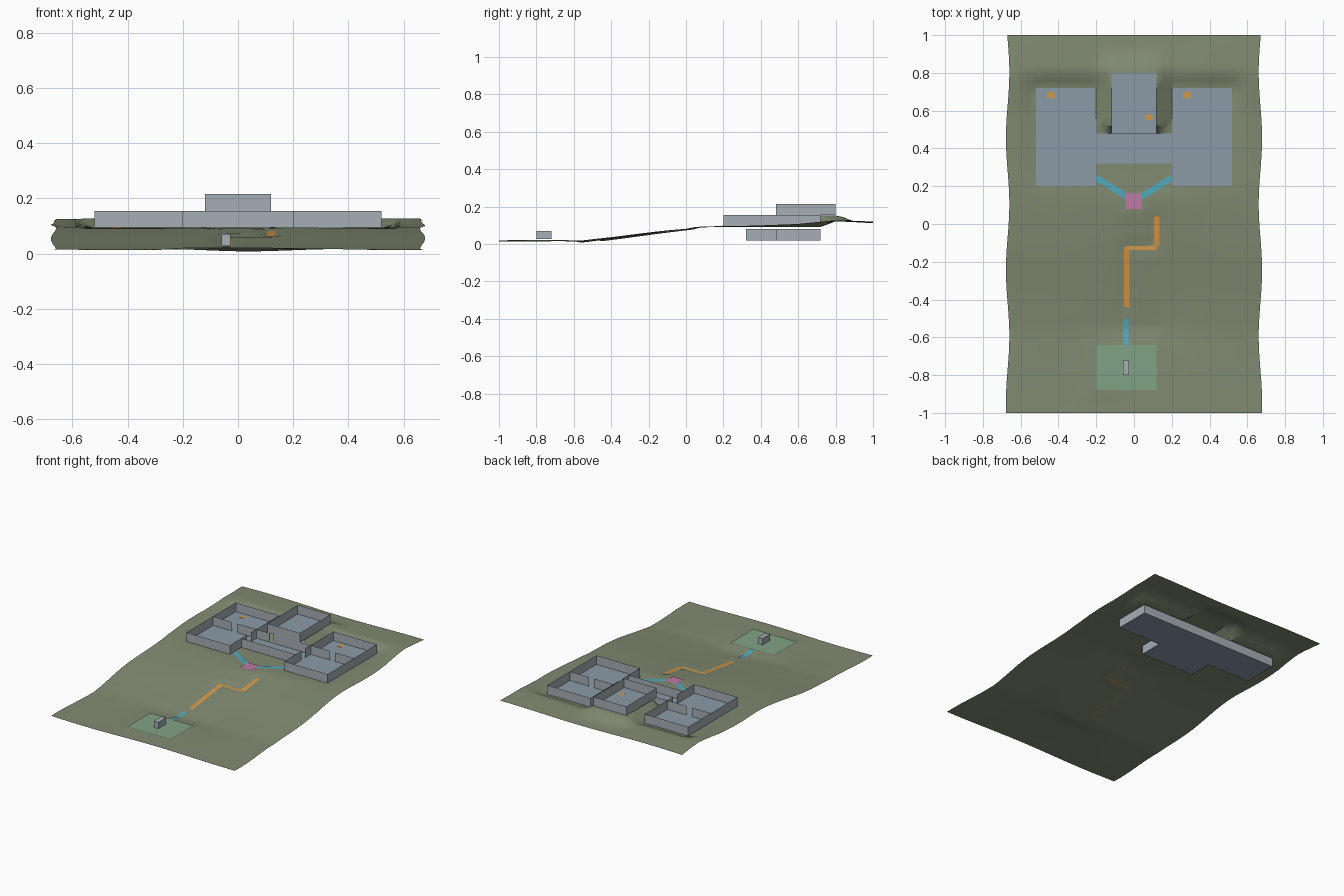
import bpy, math
from mathutils import Vector

if "Cube" in bpy.data.objects:
    bpy.data.objects.remove(bpy.data.objects["Cube"])


def mat(name, c):
    m = bpy.data.materials.new(name)
    m.diffuse_color = (*c, 1)
    m.use_nodes = True
    m.node_tree.nodes["Principled BSDF"].inputs["Base Color"].default_value = m.diffuse_color
    return m


GROUND = mat("olive", (0.22, 0.26, 0.17))
FLOOR = mat("floor_blue", (0.26, 0.33, 0.39))
WALL = mat("wall_grey", (0.38, 0.43, 0.46))
CYAN = mat("cyan", (0.08, 0.40, 0.50))
ORANGE = mat("orange", (0.65, 0.32, 0.07))
PINK = mat("pink", (0.50, 0.20, 0.36))
GREEN = mat("green", (0.22, 0.36, 0.24))


def make(name, verts, faces, m=None):
    me = bpy.data.meshes.new(name)
    me.from_pydata(verts, [], faces)
    me.update()
    ob = bpy.data.objects.new(name, me)
    bpy.context.collection.objects.link(ob)
    if m:
        me.materials.append(m)
    return ob


# Hillside height: linear profile along y, gentle waves, levelled pads
PROFILE = [(-1, .016), (-.56, .017), (-.37, .036), (-.1, .071), (.1, .091),
           (.2, .098), (.6, .108), (.8, .124), (1, .116)]
PADS = [(-.52, .52, .2, .72, .092), (-.12, .12, .52, .82, .152),
        (-.2, .12, -.88, -.64, .021), (-.04, .04, .08, .16, .093)]
ROUTE = [(-.04, -.44), (-.04, -.12), (.12, -.12), (.12, .04)]


def hill(x, y):
    z = PROFILE[-1][1]
    for (a, za), (b, zb) in zip(PROFILE, PROFILE[1:]):
        if a <= y <= b:
            z = za + (zb - za) * (y - a) / (b - a)
            break
    z += .004 * math.sin(6 * x + 1) * math.sin(5 * y)
    z -= .008 * math.exp(-((x - .03) / .2) ** 2 - ((y + .56) / .12) ** 2)
    for x0, x1, y0, y1, zp in PADS:
        d = math.hypot(max(x0 - x, x - x1, 0), max(y0 - y, y - y1, 0))
        w = max(0, 1 - d / .079)
        if zp > .1 and y < .5:
            w = 0
        z += (zp - z) * w
    return z


def on_route(x, y):
    for (ax, ay), (bx, by) in zip(ROUTE, ROUTE[1:]):
        if min(ax, bx) - .01 < x < max(ax, bx) + .01 and \
           min(ay, by) - .01 < y < max(ay, by) + .01:
            return True
    return False


verts, faces = [], []
NX, NY = 35, 51
for j in range(NY):
    y = -1 + .04 * j
    for i in range(NX):
        x = -.68 + .04 * i
        z = hill(x, y) - (.008 if on_route(x, y) else 0)
        if i in (0, NX - 1):
            x = math.copysign(.669 + .009 * math.cos(9 * y + 2.2), x)
        verts.append((x, y, z))
for j in range(NY - 1):
    for i in range(NX - 1):
        a = j * NX + i
        faces.append((a, a + 1, a + NX + 1, a + NX))
ob = make("terrain", verts, faces, GROUND)
ob.data.polygons.foreach_set("use_smooth", [True] * len(faces))
bpy.context.view_layer.objects.active = ob
ob.select_set(True)
bpy.ops.object.shade_smooth_by_angle(angle=math.radians(30))


# Helpers for floors, walls, ribbons and stairs
def floor(name, x0, x1, y0, y1, z, m=FLOOR):
    return make(name, [(x0, y0, z), (x1, y0, z), (x1, y1, z), (x0, y1, z)],
                [(0, 1, 2, 3)], m)


def walls(name, segs, z, h=.06):
    v, f = [], []
    for ax, ay, bx, by in segs:
        n = len(v)
        v += [(ax, ay, z), (bx, by, z), (bx, by, z + h), (ax, ay, z + h)]
        f.append((n, n + 1, n + 2, n + 3))
    make(name, v, f, WALL)


def loop(pts):
    return [(*a, *b) for a, b in zip(pts, pts[1:] + pts[:1])]


def gap(ax, ay, bx, by, t=.5, w=.04):
    a, b = Vector((ax, ay)), Vector((bx, by))
    d = (b - a).normalized() * w / 2
    c = a.lerp(b, t)
    return [(*a, *(c - d)), (*(c + d), *b)]


def ribbon(name, a, b, w, lift, m, n=12):
    a, b = Vector(a), Vector(b)
    d = (b - a).normalized()
    s = Vector((-d.y, d.x)) * w / 2
    v, f = [], []
    for i in range(n + 1):
        p = a.lerp(b, i / n)
        z = hill(p.x, p.y) + lift
        v += [(*(p + s), z), (*(p - s), z)]
        if i:
            k = 2 * i
            f.append((k - 2, k - 1, k + 1, k))
    make(name, v, f, m)


def stairs(name, x, y0, y1, z0, z1, w=.035, n=6):
    v, f = [], []
    for i in range(n):
        ya, yb = y0 + (y1 - y0) * i / n, y0 + (y1 - y0) * (i + 1) / n
        za, zb = z0 + (z1 - z0) * i / n, z0 + (z1 - z0) * (i + 1) / n
        k = len(v)
        for yy, zz in ((ya, za), (ya, zb), (yb, zb)):
            v += [(x - w / 2, yy, zz), (x + w / 2, yy, zz)]
        f += [(k, k + 1, k + 3, k + 2), (k + 2, k + 3, k + 5, k + 4)]
    make(name, v, f, ORANGE)


# Ground storey: two wings of two rooms joined by a hall
Z = .095
segs = []
for s, side in ((-1, "left"), (1, "right")):
    xa, xb = sorted((s * .2, s * .52))
    floor(side + "_front_floor", xa, xb, .2, .48, Z)
    floor(side + "_back_floor", xa, xb, .48, .72, Z)
    segs += [(s * .2, .2, s * .52, .2), (s * .52, .2, s * .52, .72),
             (s * .52, .72, s * .2, .72), (s * .2, .72, s * .2, .48),
             (s * .2, .2, s * .2, .32)]
    segs += gap(s * .2, .48, s * .52, .48) + gap(s * .2, .32, s * .2, .48)
    ribbon(side + "_entrance_path", (s * .03, .14), (s * .2, .245), .032, .003, CYAN)
floor("hall_floor", -.2, .2, .32, .48, Z)
segs += [(-.2, .32, .2, .32)] + gap(-.2, .48, .2, .48, .275, .03)
walls("ground_storey_walls", segs, Z)

# Upper room
floor("upper_floor", -.12, .12, .48, .8, .155)
walls("upper_walls", loop([(-.12, .48), (.12, .48), (.12, .8), (-.12, .8)]), .155)

# Basement, T-shaped in plan
floor("basement_floor", -.52, .52, .48, .72, .02)
floor("basement_hall_floor", -.2, .2, .32, .48, .02)
walls("basement_walls", loop([(-.52, .48), (-.2, .48), (-.2, .32), (.2, .32),
                              (.2, .48), (.52, .48), (.52, .72), (-.52, .72)]), .02)

# Stairs between storeys, with landings
for name, x, y, z0, z1 in (("left_stairs", -.44, .68, .02, Z), ("right_stairs", .28, .68, .02, Z),
                           ("upper_stairs", .08, .56, Z, .155)):
    stairs(name, x, y - .08 if z0 < .05 else y - .06, y, z0, z1 + .002)
    floor(name + "_landing", x - .018, x + .018, y, y + .02, z1 + .002, ORANGE)

# Courtyard marker, lower pad, gatehouse and lower path
floor("courtyard_pad", -.043, .043, .08, .165, .097, PINK)
floor("lower_pad", -.2, .12, -.88, -.64, .026, GREEN)
bpy.ops.mesh.primitive_cube_add(size=1, location=(-.043, -.76, .049))
box = bpy.context.object
box.name = "gatehouse"
box.scale = (.033, .08, .042)
box.data.materials.append(WALL)
ribbon("lower_path", (-.042, -.64), (-.042, -.5), .028, .004, CYAN)

# Zigzag ramp cut into the slope
for i, (a, b) in enumerate(zip(ROUTE, ROUTE[1:])):
    ribbon("ramp_%d" % i, a, b, .034, -.007 if i == 1 else -.005, ORANGE)
